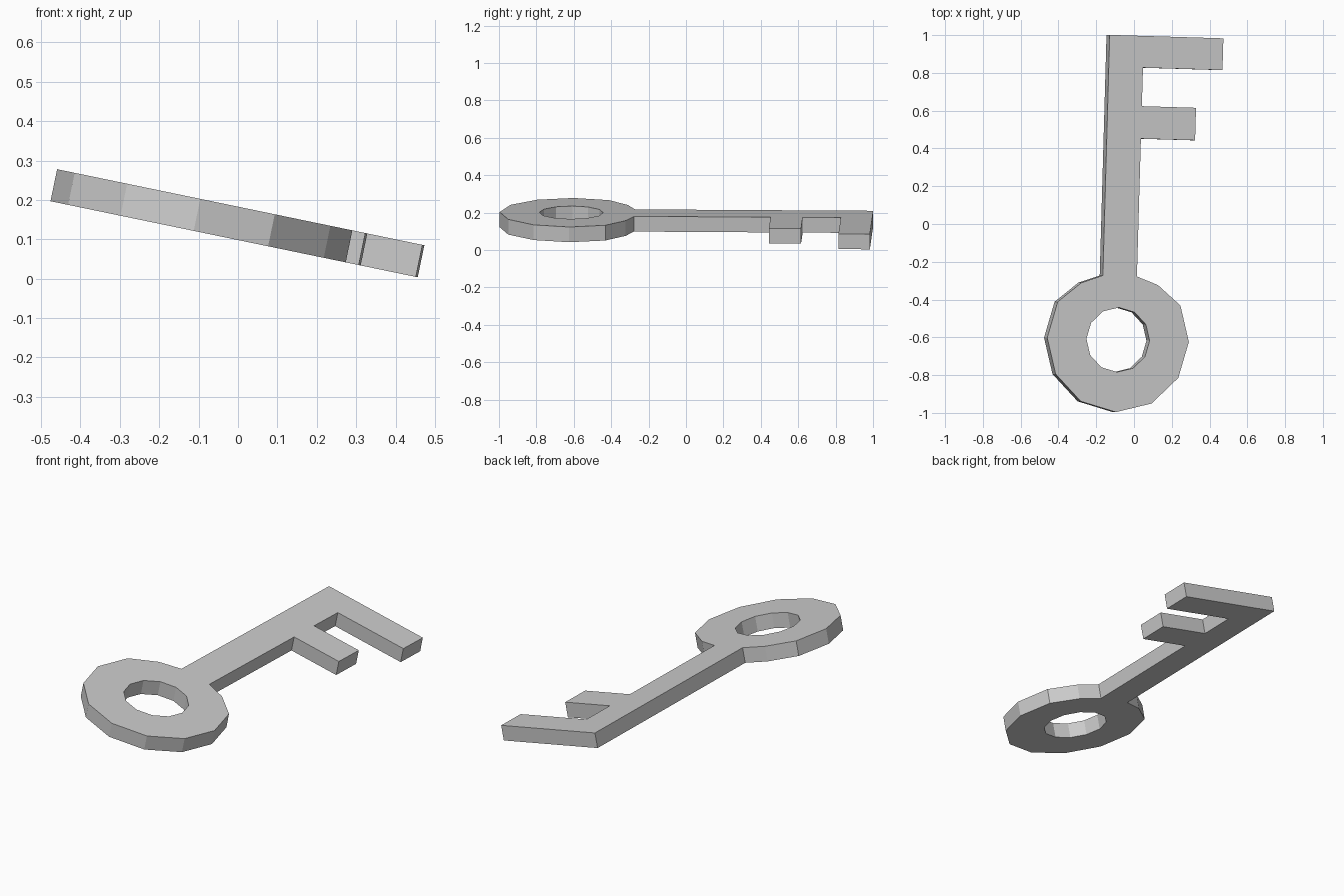
import bpy
import bmesh
from math import radians, sin, cos, tau
from mathutils import Matrix

if "Cube" in bpy.data.objects:
    bpy.data.objects.remove(bpy.data.objects["Cube"])

THICK = 0.083


def ring(radius, steps):
    """Points of a 12-sided circle, clockwise from the right."""
    return [(radius * cos(-tau * i / 12), radius * sin(-tau * i / 12)) for i in steps]


# key outline: bow, then shaft with two teeth, bow centre at the origin
bow = ring(0.383, range(-1, 8))
outline = bow + [
    (-0.207, 0.296), (-0.092, 0.338),                              # left shoulder
    (-0.093, 1.612), (0.522, 1.612), (0.522, 1.444), (0.092, 1.444),  # end tooth
    (0.092, 1.240), (0.385, 1.240), (0.385, 1.068), (0.092, 1.068),   # short tooth
    (0.092, 0.338), (0.207, 0.296),                                # right shoulder
]
hole = ring(0.171, range(12))

# filled and extruded flat profile
curve = bpy.data.curves.new("key_profile", "CURVE")
curve.dimensions = "2D"
curve.fill_mode = "BOTH"
curve.extrude = THICK / 2
for pts in (outline, hole):
    spline = curve.splines.new("POLY")
    spline.points.add(len(pts) - 1)
    for p, (x, y) in zip(spline.points, pts):
        p.co = (x, y, 0, 1)
    spline.use_cyclic_u = True
profile = bpy.data.objects.new("key_profile", curve)
bpy.context.collection.objects.link(profile)
mesh = bpy.data.meshes.new_from_object(
    profile.evaluated_get(bpy.context.evaluated_depsgraph_get()))
bpy.data.objects.remove(profile)

# weld caps to walls, then lay the key down at its slight tilt
bm = bmesh.new()
bm.from_mesh(mesh)
bmesh.ops.remove_doubles(bm, verts=bm.verts, dist=1e-4)
bmesh.ops.recalc_face_normals(bm, faces=bm.faces)
place = (Matrix.Translation((-0.0845, -0.613, 0.2005))
         @ Matrix.Rotation(radians(11.7), 4, "Y")
         @ Matrix.Rotation(radians(-1.7), 4, "Z")
         @ Matrix.Translation((0, 0, -THICK / 2)))
bm.transform(place)
for f in bm.faces:
    f.smooth = False
bm.to_mesh(mesh)
bm.free()
key = bpy.data.objects.new("key", mesh)
bpy.context.collection.objects.link(key)
